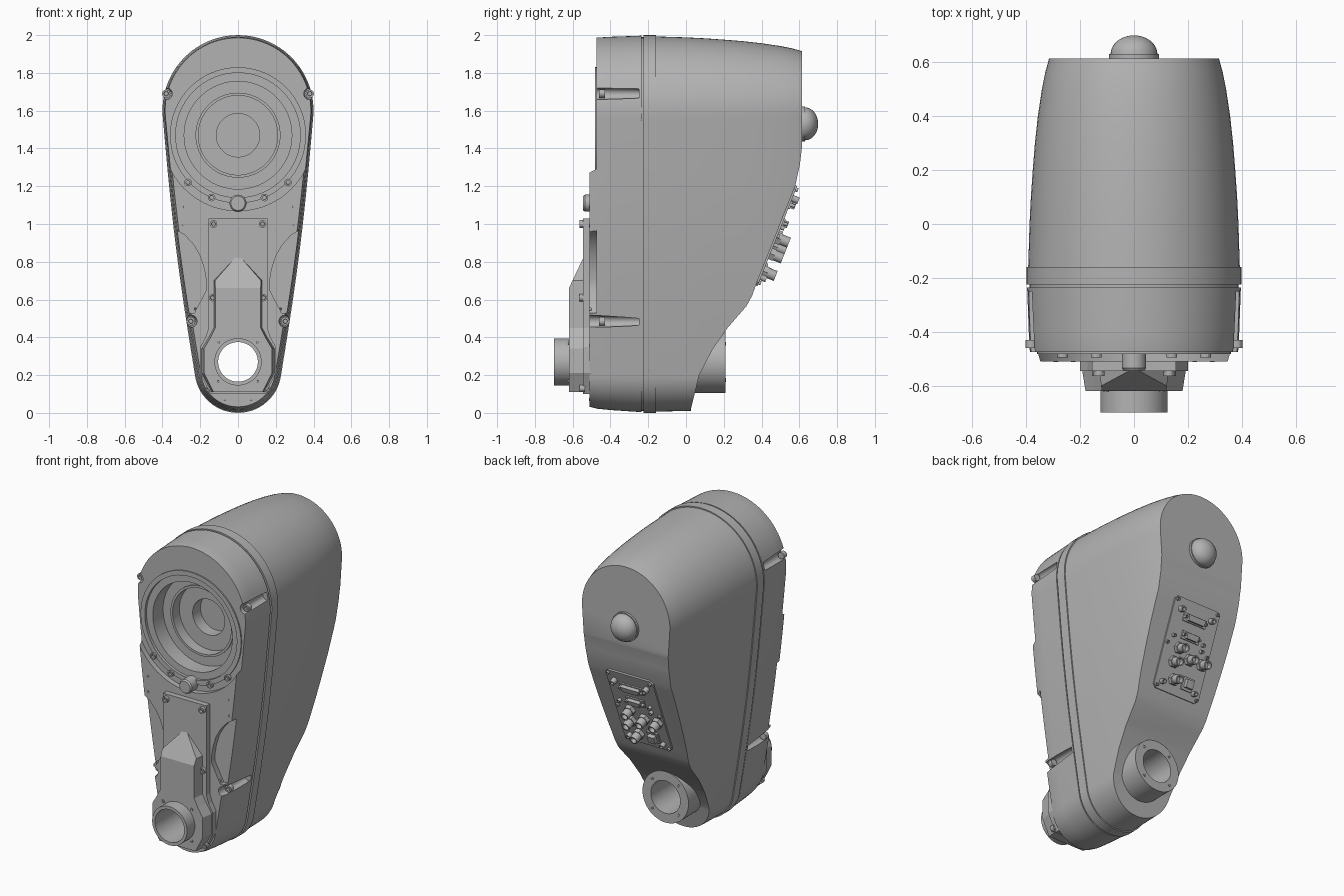
import bpy, bmesh
from math import sin, cos, pi, asin, atan2
from mathutils import Matrix, Vector

cube = bpy.data.objects.get("Cube")
if cube:
    bpy.data.objects.remove(cube, do_unlink=True)

grey = bpy.data.materials.new("machine_grey")
grey.use_nodes = True
GREY = (0.45, 0.45, 0.45, 1)
grey.diffuse_color = GREY
grey.node_tree.nodes["Principled BSDF"].inputs["Base Color"].default_value = GREY


def loft(name, rings, loop=False, matrix=None):
    """Skin a list of rings; cap the ends, or join last to first when loop."""
    bm = bmesh.new()
    rows = [[bm.verts.new(p) for p in ring] for ring in rings]
    n = len(rows[0])
    pairs = list(zip(rows, rows[1:]))
    if loop:
        pairs.append((rows[-1], rows[0]))
    else:
        bm.faces.new(rows[0])
        bm.faces.new(rows[-1])
    for a, b in pairs:
        for i in range(n):
            j = (i + 1) % n
            bm.faces.new((a[i], a[j], b[j], b[i]))
    bmesh.ops.recalc_face_normals(bm, faces=bm.faces)
    mesh = bpy.data.meshes.new(name)
    bm.to_mesh(mesh)
    bm.free()
    mesh.materials.append(grey)
    obj = bpy.data.objects.new(name, mesh)
    bpy.context.scene.collection.objects.link(obj)
    if matrix:
        obj.matrix_world = matrix
    return obj


def lathe(name, x, z, profile, loop=False, n=48, matrix=None):
    """Turn (y, radius) points about an axis parallel to y."""
    rings = [[(x + r * cos(2 * pi * i / n), y, z + r * sin(2 * pi * i / n))
              for i in range(n)] for y, r in profile]
    return loft(name, rings, loop, matrix)


def prism(name, pts, y0, y1, flare=1.0, matrix=None):
    return loft(name, [[(x, y0, z) for x, z in pts],
                       [(x * flare, y1, z) for x, z in pts]], matrix=matrix)


def box(x0, x1, z0, z1):
    return [(x0, z0), (x1, z0), (x1, z1), (x0, z1)]


def mirrored(half):
    return half + [(-x, z) for x, z in reversed(half) if x > 0]


def cut(obj, cutter):
    cutter.hide_render = True
    mod = obj.modifiers.new("cut", "BOOLEAN")
    mod.operation, mod.solver, mod.object = "DIFFERENCE", "EXACT", cutter
    bpy.context.view_layer.objects.active = obj
    bpy.ops.object.modifier_apply(modifier=mod.name)
    bpy.data.objects.remove(cutter, do_unlink=True)


def smooth(obj, angle=0.5):
    bpy.ops.object.select_all(action="DESELECT")
    obj.select_set(True)
    bpy.context.view_layer.objects.active = obj
    bpy.ops.object.shade_smooth_by_angle(angle=angle)


# Housing: teardrop outline lofted from front to back
ZT, ZB = 1.6, 0.23


def teardrop(y, r1, r2):
    a = -asin((r1 - r2) / (ZT - ZB))
    right = [(r1 * cos(t), ZT + r1 * sin(t))
             for t in [pi / 2 + (a - pi / 2) * i / 20 for i in range(21)]]
    top, low = Vector(right[-1]), Vector((r2 * cos(a), ZB + r2 * sin(a)))
    for i in range(1, 10):
        p = top.lerp(low, i / 10) + Vector((cos(a), sin(a))) * 0.016 * sin(pi * i / 10)
        right.append(tuple(p))
    right += [(r2 * cos(t), ZB + r2 * sin(t))
              for t in [a - (a + pi / 2) * i / 14 for i in range(15)]]
    left = [(-x, z) for x, z in reversed(right[1:-1])]
    return [(x, y, z) for x, z in right + left]


sections = [(-0.51, .378, .198), (-0.47, .387, .208), (-0.4, .391, .215),
            (-0.235, .397, .226), (-0.235, .389, .219), (-0.225, .389, .219),
            (-0.225, .4, .23), (-0.16, .4, .23), (-0.16, .393, .223),
            (0, .388, .22), (0.1, .383, .216), (0.2, .376, .21), (0.3, .368, .205),
            (0.4, .357, .2), (0.5, .342, .19), (0.56, .33, .182), (0.615, .315, .175)]
housing = loft("housing", [teardrop(*s) for s in sections])

# Sloping back, upper front step, side scallops and screw slots
slope = [(0.02, -0.1), (0.026, 0.02), (0.07, 0.2), (0.14, 0.335), (0.22, 0.45),
         (0.32, 0.565), (0.35, 0.62), (0.375, 0.69), (0.578, 1.2), (0.603, 1.315),
         (0.613, 1.4), (0.63, 1.45), (0.9, 1.45), (0.9, -0.1)]
cut(housing, loft("cutter", [[(x, y, z) for y, z in slope] for x in (-1, 1)]))
cut(housing, lathe("cutter", 0, 1.47, [(-0.6, .4), (-0.475, .4)], n=96))
cut(housing, prism("cutter", box(-1, 1, 1.47, 2.2), -0.6, -0.475))
scallop = [(0.45, 0.98), (0.33, 0.97), (0.28, 0.94), (0.235, 0.89), (0.2, 0.83),
           (0.178, 0.76), (0.168, 0.7), (0.168, 0.65), (0.23, 0.53), (0.45, 0.53)]
SLOTS = [(0.38, 1.69), (0.25, 0.485)]
for s in (-1, 1):
    cut(housing, prism("cutter", [(s * x, z) for x, z in scallop], -0.6, -0.474))
    for x, z in SLOTS:
        cut(housing, lathe("cutter", s * x, z, [(-0.6, .035), (-0.25, .026)], n=24))

# Stepped round recess in the front and bore at the bottom
cut(housing, lathe("cutter", 0, 1.47, [(-0.6, .33), (-0.465, .33), (-0.465, .285),
    (-0.36, .285), (-0.36, .21), (-0.3, .21), (-0.3, .115), (-0.22, .115)], n=64))
HUB = 0.27


def bore(obj):
    cut(obj, lathe("cutter", 0, HUB, [(-0.9, .115), (0.9, .115)]))


bore(housing)
smooth(housing)
smooth(lathe("recess_rim", 0, 1.47, [(-0.47, .36), (-0.483, .36), (-0.483, .33),
                                     (-0.47, .33)], True, 64))
smooth(lathe("inner_lip", 0, 1.47, [(-0.355, .225), (-0.37, .225), (-0.37, .21),
                                    (-0.355, .21)], True, 64))

# Front cover plate and raised gabled cover
plate = prism("cover_plate", mirrored([(.155, 1.03), (.155, .45), (.172, .4), (.2, .35),
              (.2, .21), (.145, .1)]), -0.545, -0.5)
bore(plate)
gable = prism("gabled_cover", mirrored([(0, .84), (.12, .7), (.12, .45), (.145, .4),
              (.18, .34), (.18, .21), (.13, .11)]), -0.62, -0.53, 1.08)
bm = bmesh.new()
bm.from_mesh(gable.data)
bmesh.ops.bisect_plane(bm, geom=bm.verts[:] + bm.edges[:] + bm.faces[:], clear_outer=True,
                       plane_co=(0, -0.62, 0.66), plane_no=(0, -0.18, 0.085))
bmesh.ops.holes_fill(bm, edges=[e for e in bm.edges if e.is_boundary])
bmesh.ops.recalc_face_normals(bm, faces=bm.faces)
bm.to_mesh(gable.data)
bm.free()
bore(gable)

# Hollow shaft through the bottom
smooth(lathe("hollow_shaft", 0, HUB, [(-0.7, .125), (-0.7, .105), (0.21, .105),
             (0.21, .165), (0, .165), (0, .125)], True, 64))


# Screws: round heads with a hexagonal socket
def screw(name, x, z, y, r=0.02, h=0.02, out=-1, matrix=None):
    lathe(name, x, z, [(y - out * .01, r), (y + out * h, r), (y + out * h, r * .55),
                       (y + out * h * .3, r * .5)], n=12, matrix=matrix)


for s in (-1, 1):
    for x, z in SLOTS:
        screw("slot_screw", s * x, z, -0.44, 0.022, 0.02)
    for x, z, y in [(.265, 1.22, -0.475), (.14, 1.14, -0.475), (.13, 1.0, -0.545),
                    (.135, .61, -0.545), (.15, .13, -0.545)]:
        screw("front_screw", s * x, z, y)
    for x, z in [(.29, 1.09), (.29, .99), (.225, .55), (.07, .07)]:
        screw("front_pin", s * x, z, -0.51, 0.008, 0.003)
for i in range(4):
    a = pi / 4 + i * pi / 2
    screw("hub_front_screw", .145 * cos(a), HUB + .145 * sin(a), -0.62, 0.01, 0.004)
    screw("hub_back_screw", .135 * cos(a), HUB + .135 * sin(a), 0.21, 0.01, 0.003, 1)
smooth(lathe("locating_pin", 0, 1.11, [(-0.46, .045), (-0.535, .045), (-0.545, .038)], n=32))

# Domed beacon on the back
smooth(lathe("beacon", 0, 1.53, [(0.6, .093), (0.63, .093)] +
             [(0.63 + .07 * sin(t), .087 * cos(t)) for t in
              [pi / 2 * i / 9 for i in range(9)]] + [(0.7, .004)], n=32), 0.6)

# Connector panel on the sloping back
tilt = Matrix.Translation((0, 0.4745, 0.94)) @ Matrix.Rotation(-atan2(0.203, 0.51), 4, "X")
PW, PH, C = 0.17, 0.285, 0.02
panel = mirrored([(PW - C, PH), (PW, PH - C), (PW, C - PH), (PW - C, -PH)])
prism("connector_panel", panel, -0.01, 0.01, matrix=tilt)
for s in (-1, 1):
    for z in (-.265, 0, .265):
        screw("panel_screw", s * .15, z, 0.01, 0.011, 0.012, 1, tilt)
    screw("panel_knob", s * .115, .215, 0.01, 0.018, 0.035, 1, tilt)
    screw("panel_knob", s * .12, -.235, 0.01, 0.016, 0.03, 1, tilt)
for z, w in [(.18, .065), (.075, .045)]:
    prism("flat_connector_flange", box(-w - .02, w + .02, z - .025, z + .025),
          0, 0.018, matrix=tilt)
    prism("flat_connector", [(-w, z + .018), (w, z + .018), (w * .88, z - .018),
                             (-w * .88, z - .018)], 0, 0.04, matrix=tilt)
    for s in (-1, 1):
        screw("flat_connector_post", s * (w + .011), z, 0.018, 0.009, 0.02, 1, tilt)
for x, z in [(.06, -.01), (.075, -.1), (-.03, -.055), (-.125, -.055), (.045, -.2)]:
    lathe("round_connector_nut", x, z, [(0, .036), (0.035, .036)], n=6, matrix=tilt)
    smooth(lathe("round_connector", x, z, [(0.03, .028), (0.08, .028), (0.08, .02),
                                           (0.05, .02)], n=24, matrix=tilt))
prism("square_connector_flange", box(-.1, -.02, -.235, -.155), 0, 0.02, matrix=tilt)
prism("square_connector", box(-.085, -.035, -.22, -.17), 0, 0.045, matrix=tilt)
for x, z in [(-.1, .06), (-.1, .02), (.12, .05)]:
    screw("indicator", x, z, 0.01, 0.012, 0.02, 1, tilt)
